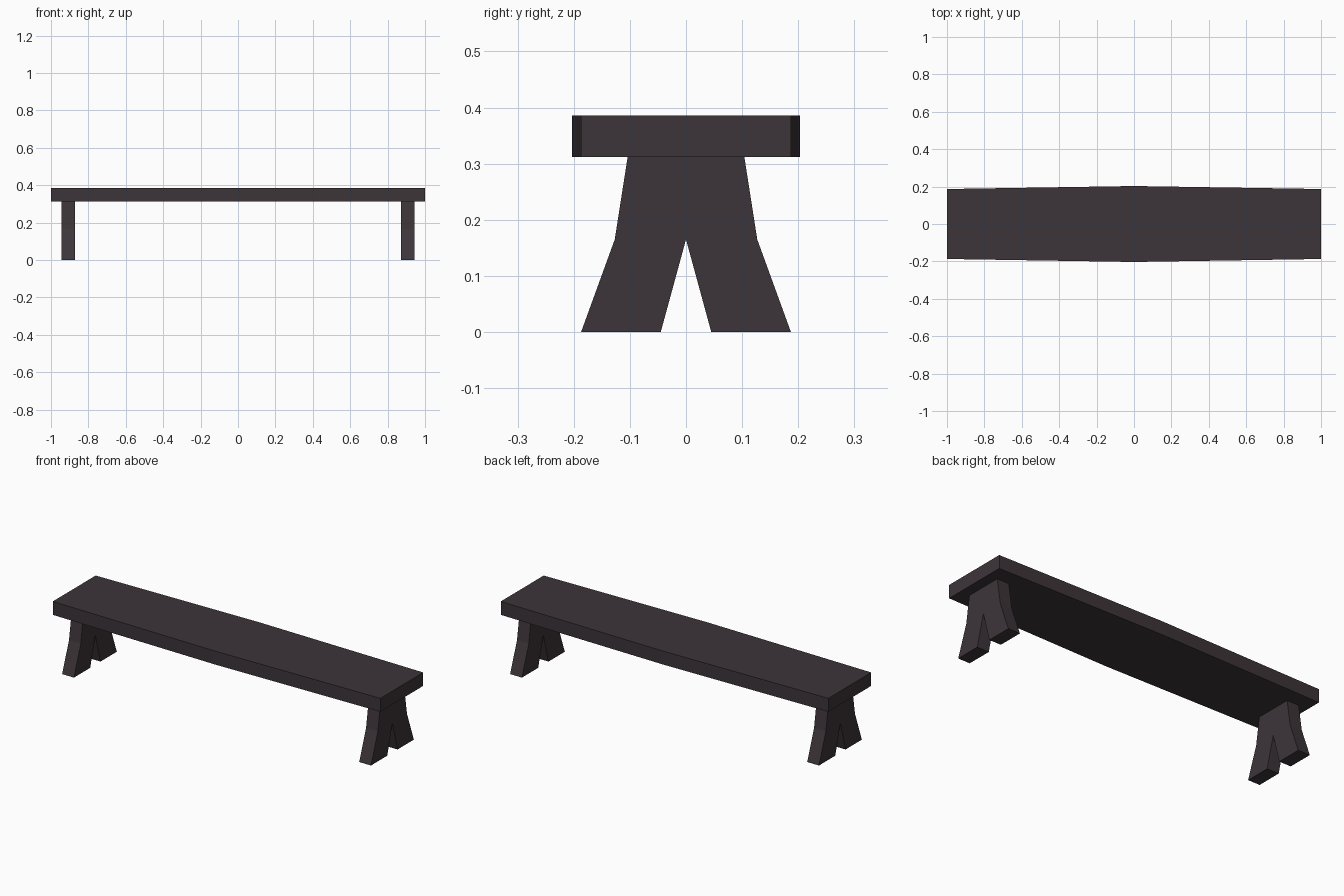
import bpy, bmesh
from mathutils import Vector

if "Cube" in bpy.data.objects:
    bpy.data.objects.remove(bpy.data.objects["Cube"])

wood = bpy.data.materials.new("dark wood")
wood.diffuse_color = (0.046, 0.035, 0.041, 1)
wood.use_nodes = True
wood.node_tree.nodes["Principled BSDF"].inputs["Base Color"].default_value = wood.diffuse_color


def prism(name, points, offset):
    """Extrude a flat outline along offset into a closed solid."""
    bm = bmesh.new()
    face = bm.faces.new([bm.verts.new(p) for p in points])
    ext = bmesh.ops.extrude_face_region(bm, geom=[face], use_keep_orig=True)
    verts = [g for g in ext["geom"] if isinstance(g, bmesh.types.BMVert)]
    bmesh.ops.translate(bm, verts=verts, vec=Vector(offset))
    bmesh.ops.recalc_face_normals(bm, faces=bm.faces)
    mesh = bpy.data.meshes.new(name)
    bm.to_mesh(mesh)
    bm.free()
    mesh.materials.append(wood)
    obj = bpy.data.objects.new(name, mesh)
    bpy.context.collection.objects.link(obj)
    return obj


# Seat plank, slightly wider in the middle
seat = [(-1, -0.187), (0, -0.203), (1, -0.187), (1, 0.187), (0, 0.203), (-1, 0.187)]
prism("seat", [(x, y, 0.312) for x, y in seat], (0, 0, 0.074))

# Splayed end supports with a V notch between the feet
half = [(0.045, 0), (0.187, 0), (0.127, 0.165), (0.104, 0.312)]
outline = [(0, 0.165)] + half + [(-y, z) for y, z in reversed(half)]
for name, x in (("left_leg", -0.943), ("right_leg", 0.871)):
    prism(name, [(x, y, z) for y, z in outline], (0.072, 0, 0))
